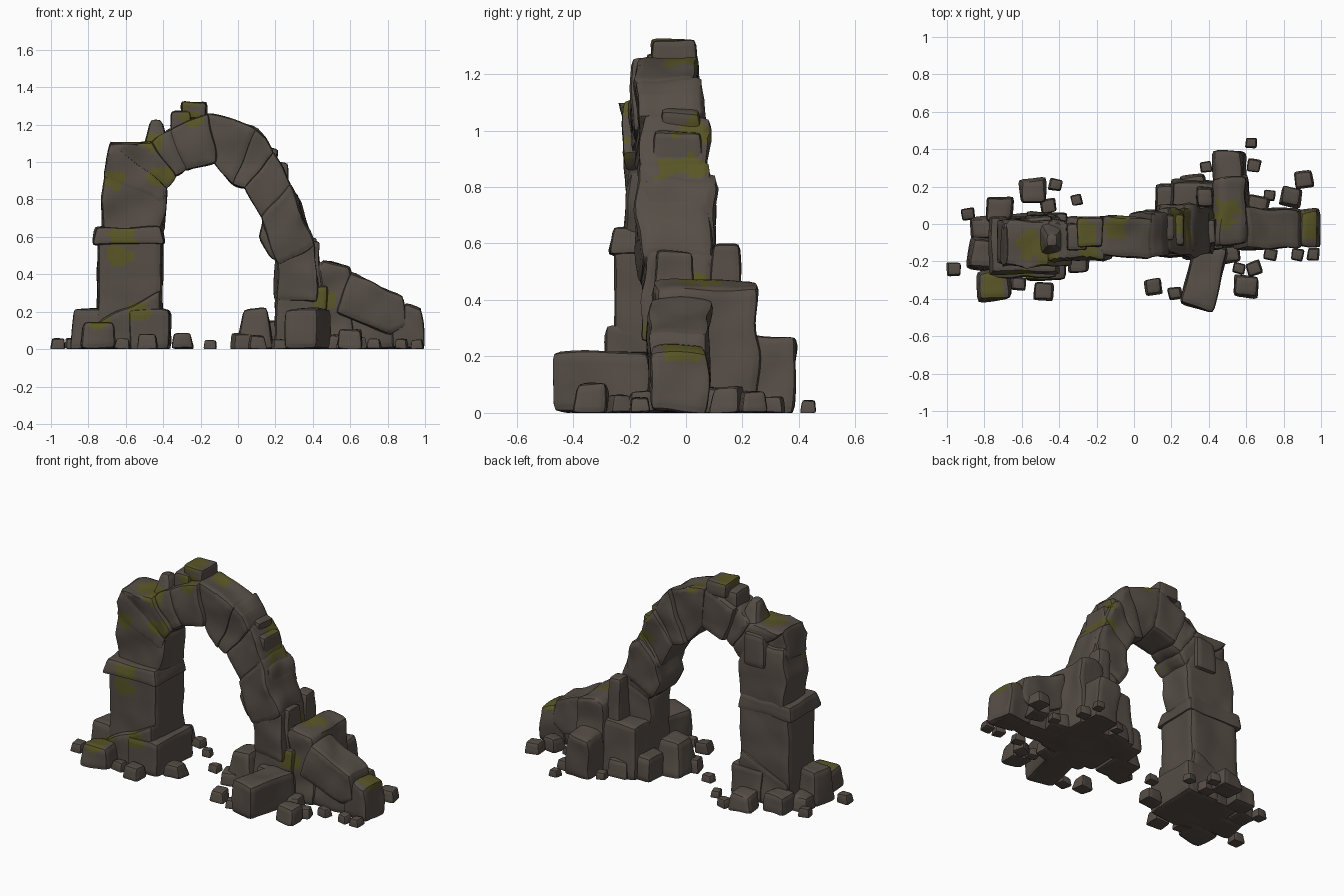
import bpy, bmesh, random, math
from mathutils import Vector, Matrix, noise

if "Cube" in bpy.data.objects:
    bpy.data.objects.remove(bpy.data.objects["Cube"])

random.seed(4)

def material(name, col):
    m = bpy.data.materials.new(name)
    m.diffuse_color = (*col, 1)
    m.use_nodes = True
    m.node_tree.nodes["Principled BSDF"].inputs["Base Color"].default_value = m.diffuse_color
    return m

STONE = material("weathered_stone", (0.093, 0.076, 0.062))
MOSS = material("olive_moss", (0.1, 0.092, 0.02))

# moss patches: x, y, z
SPOTS = [(-.66, -.22, .9), (-.6, -.27, .6), (-.64, -.26, .5), (-.55, -.12, 1.11), (-.46, -.17, 1.1),
         (-.4, -.2, .92), (-.27, -.06, 1.32), (-.24, -.16, 1.23), (-.08, 0, 1.25), (.25, -.05, .86),
         (.24, .03, .87), (.22, .02, 1.0), (-.75, -.33, .14), (-.53, -.3, .2), (.49, .06, .47),
         (.46, -.12, .27), (.95, .0, .22)]

def mossy(p):
    lim = .85 + .9 * noise.noise(p * 20)
    return any(((p.x - x) / .075) ** 2 + ((p.y - y) / .09) ** 2 + ((p.z - z) / .055) ** 2 < lim
               for x, y, z in SPOTS)

def finish(name, bm, bevel, step=.025, wobble=.017):
    """Round the edges, cut into a grid, wear the surface and paint moss."""
    bmesh.ops.recalc_face_normals(bm, faces=bm.faces)
    bmesh.ops.bevel(bm, geom=bm.edges[:], offset=bevel, segments=2, profile=.6,
                    affect='EDGES', clamp_overlap=True)
    for a in range(3):
        lo = min(v.co[a] for v in bm.verts)
        hi = max(v.co[a] for v in bm.verts)
        n = Vector((0, 0, 0))
        n[a] = 1
        for k in range(math.ceil(lo / step), math.floor(hi / step) + 1):
            bmesh.ops.bisect_plane(bm, geom=bm.verts[:] + bm.edges[:] + bm.faces[:],
                                   dist=1e-4, plane_co=n * (k * step), plane_no=n)
    for v in bm.verts:
        v.co += noise.noise_vector(v.co * 7) * wobble
        v.co.z = max(v.co.z, 0)
    for f in bm.faces:
        f.material_index = int(mossy(f.calc_center_median()))
    me = bpy.data.meshes.new(name)
    bm.to_mesh(me)
    bm.free()
    me.materials.append(STONE)
    me.materials.append(MOSS)
    me.shade_smooth()
    me.set_sharp_from_angle(angle=math.radians(40))
    ob = bpy.data.objects.new(name, me)
    bpy.context.collection.objects.link(ob)

def prism(name, pts, y0, y1, bevel=.026):
    """Hewn stone: front outline (x, z) pushed from y0 to y1."""
    bm = bmesh.new()
    a, b = [[bm.verts.new((x, y + random.uniform(-.012, .012), z)) for x, z in pts] for y in (y0, y1)]
    bm.faces.new(a)
    bm.faces.new(b[::-1])
    for i in range(len(pts)):
        j = (i + 1) % len(pts)
        bm.faces.new((a[i], b[i], b[j], a[j]))
    finish(name, bm, bevel)

def stone(name, centre, size, turn=0, tilt=0, top=.95, step=.025, rough=.04):
    """Jittered box standing on its centre's z, narrower at the top."""
    bm = bmesh.new()
    bmesh.ops.create_cube(bm, size=1)
    for v in bm.verts:
        s = top if v.co.z > 0 else 1
        k = random.uniform(1 - rough, 1 + rough * .8)
        v.co = Vector((v.co.x * size[0] * s * k, v.co.y * size[1] * s * k, (v.co.z + .5) * size[2] * k))
    bm.transform(Matrix.Translation(centre) @ Matrix.Rotation(math.radians(turn), 4, 'Z')
                 @ Matrix.Rotation(math.radians(tilt), 4, 'Y'))
    finish(name, bm, min(.028, min(size) * .21), step, .01)

# left pier
stone("left_pier_shaft", (-.58, -.112, 0), (.35, .285, .62), top=1)
prism("left_pier_wedge", [(-.74, 0), (-.74, .15), (-.41, .31), (-.4, 0)], -.285, .05)
stone("left_pier_footing", (-.47, -.12, 0), (.22, .37, .21))
stone("left_pier_band", (-.585, -.115, .56), (.39, .31, .095), top=.93)
prism("left_pier_upper", [(-.72, .62), (-.735, .8), (-.7, 1), (-.45, 1), (-.37, .85), (-.405, .62)], -.215, .02)
stone("left_back_chip", (-.51, -.02, .85), (.15, .13, .21))

# arch stones: joints given as inner x, z and outer x, z
JOINTS = [(-.405, .78, -.72, .93), (-.37, .86, -.68, 1.1), (-.33, .92, -.47, 1.11), (-.27, .95, -.36, 1.18),
          (-.13, 1.0, -.16, 1.26), (-.03, .87, .09, 1.18), (.04, .85, .19, 1.05),
          (.13, .69, .28, .88), (.2, .46, .4, .56), (.2, .27, .42, .27)]
for i, (a, b) in enumerate(zip(JOINTS, JOINTS[1:])):
    ia, oa, ib, ob = Vector(a[:2]), Vector(a[2:]), Vector(b[:2]), Vector(b[2:])
    g = (ib + ob - ia - oa) * .03            # stones overlap slightly at the joints
    x = (ia.x + oa.x + ib.x + ob.x) / 4
    mid = -.06 + .09 * x                     # the arch is turned a little in plan
    bulge = (oa + ob) / 2 + ((oa + ob) - (ia + ib)).normalized() * (.012 if i > 3 else 0)
    half = .106 + .014 * (i % 2) + (.014 if x > .15 else 0)
    prism(f"arch_stone_{i + 1}", [ia - g, oa - g, bulge, ob + g, ib + g], mid - half, mid + half)

# broken stones riding on the arch
stone("crown_stone", (-.235, -.045, 1.23), (.14, .16, .095))
stone("crown_chip", (-.31, -.07, 1.17), (.11, .15, .1))
stone("shoulder_peak", (-.44, -.08, 1.05), (.16, .2, .18), top=.35)
stone("arch_chip_upper", (.15, -.02, .98), (.1, .14, .1), tilt=15)
stone("arch_chip_lower", (.225, -.03, .88), (.09, .17, .12))
prism("arch_boulder", [(.11, .6), (.14, .72), (.27, .86), (.32, .82), (.36, .68), (.35, .57), (.18, .47)], -.16, .11, .04)
stone("right_leg_spur", (.38, .14, .3), (.1, .12, .3), top=.8)
stone("right_leg_spur_front", (.4, -.04, .28), (.09, .16, .29), top=.8)

# collapsed right pier
stone("right_pier_base", (.34, .045, 0), (.29, .38, .34))
stone("right_pier_corner", (.37, -.06, 0), (.24, .26, .2))
prism("right_pier_block", [(.42, 0), (.42, .44), (.47, .475), (.6, .44), (.62, 0)], -.11, .25)
prism("back_block", [(.42, 0), (.43, .26), (.57, .28), (.61, 0)], .2, .385)
prism("fallen_slab", [(.53, .2), (.6, .41), (.88, .28), (.9, .12), (.82, .07)], -.135, .08)
prism("slab_support", [(.58, 0), (.58, .22), (.84, .15), (.86, 0)], -.1, .06)
prism("slab_foot", [(.82, 0), (.83, .14), (.89, .245), (.98, .215), (1.0, 0)], -.12, .075)
stone("leaning_slab", (.375, -.28, 0), (.19, .36, .215), turn=-14)
stone("inner_rubble", (.09, -.03, 0), (.2, .22, .22), top=.65)
stone("inner_stone", (.19, .12, 0), (.16, .18, .15))

# fallen stones: x, y, width
FALLEN = [(-.79, -.16, .2), (-.75, -.325, .19), (-.72, .08, .16), (-.54, .175, .15), (-.82, -.02, .13),
          (-.485, -.36, .11), (-.295, -.21, .12), (.02, -.1, .11), (.105, -.335, .1), (.6, -.335, .14),
          (.84, .15, .12), (.91, .24, .1), (.52, -.16, .1), (.66, .1, .12), (.32, .2, .14)]
for i, (x, y, w) in enumerate(FALLEN):
    h = w * (1.1 if w > .19 else .75)
    stone(f"fallen_stone_{i + 1}", (x, y, 0), (w, w * .92, h), random.uniform(-12, 15), top=.82, rough=.09)

# pebbles: x, y
PEBBLES = [(-.42, .21), (-.455, .1), (-.31, .13), (-.89, .05), (-.965, -.24), (-.62, -.32), (-.4, -.24),
           (-.15, -.02), (.22, -.37), (.565, -.235), (.645, -.235), (.73, -.16), (.87, -.165),
           (.955, -.16), (.625, .435), (.38, .31), (.645, .31), (.72, .155)]
for i, (x, y) in enumerate(PEBBLES):
    w = random.uniform(.065, .085)
    stone(f"pebble_{i + 1}", (x, y, 0), (w, w * .92, w * .75), random.uniform(-15, 20), top=.82, step=.05, rough=.09)
